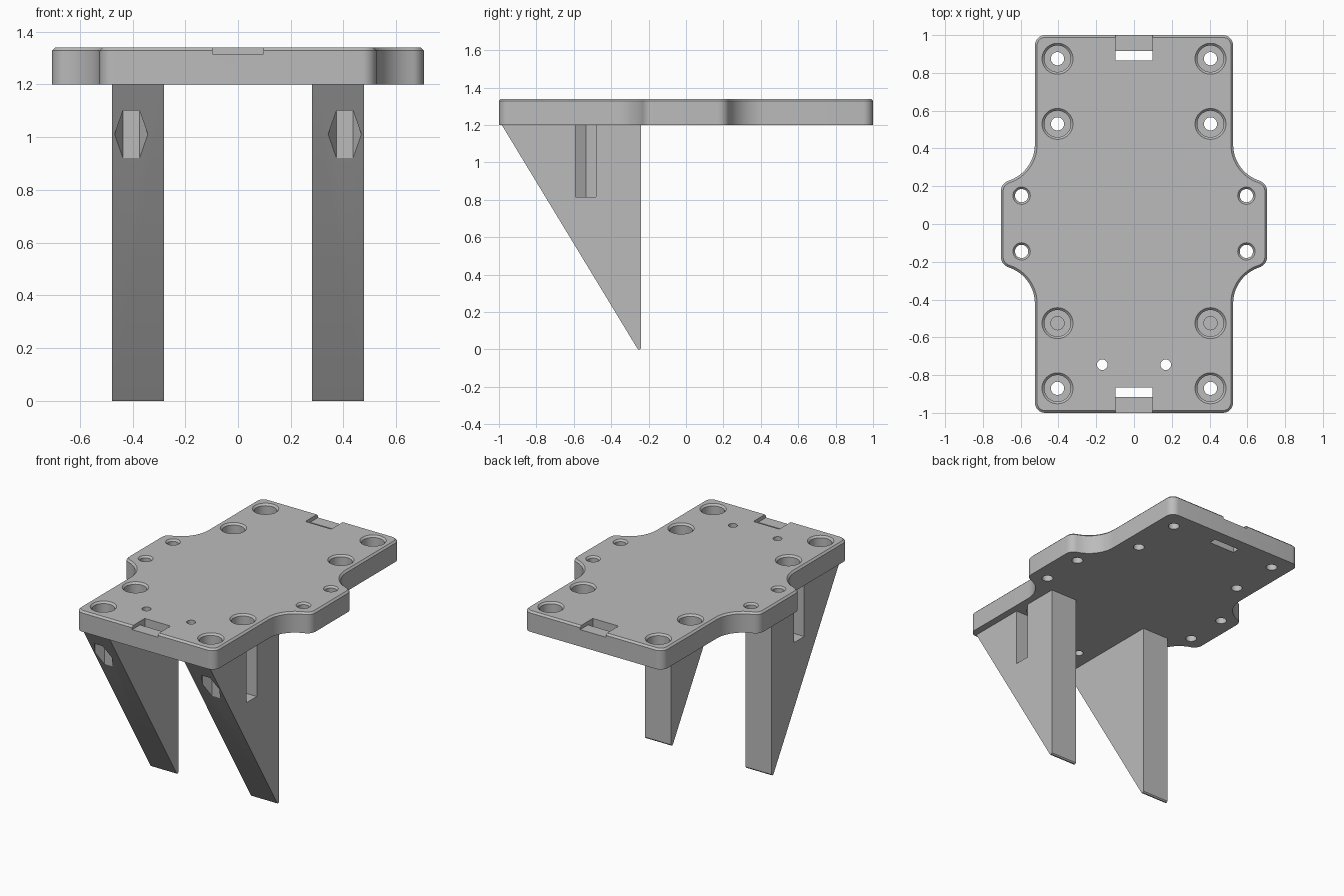
import bpy, bmesh
from math import cos, sin, pi, radians, acos, sqrt

if "Cube" in bpy.data.objects:
    bpy.data.objects.remove(bpy.data.objects["Cube"])

grey = bpy.data.materials.new("plain_grey")
grey.use_nodes = True
colour = (0.5, 0.5, 0.5, 1)
grey.diffuse_color = colour
grey.node_tree.nodes["Principled BSDF"].inputs["Base Color"].default_value = colour

BASE, TOP, LIP = 1.2, 1.34, 0.012


def finish(name, bm):
    bmesh.ops.recalc_face_normals(bm, faces=bm.faces)
    mesh = bpy.data.meshes.new(name)
    bm.to_mesh(mesh)
    bm.free()
    mesh.materials.append(grey)
    obj = bpy.data.objects.new(name, mesh)
    bpy.context.collection.objects.link(obj)
    return obj


def prism(name, points, vector, lip=0):
    """Extrude a closed outline, with an optional chamfer on the far end."""
    bm = bmesh.new()
    face = bm.faces.new([bm.verts.new(p) for p in points])
    out = bmesh.ops.extrude_face_region(bm, geom=[face], use_keep_orig=True)
    verts = [g for g in out["geom"] if isinstance(g, bmesh.types.BMVert)]
    cap = [g for g in out["geom"] if isinstance(g, bmesh.types.BMFace)]
    bmesh.ops.translate(bm, verts=verts, vec=vector)
    bmesh.ops.recalc_face_normals(bm, faces=bm.faces)
    if lip:
        bmesh.ops.inset_individual(bm, faces=cap, thickness=lip, depth=lip)
    return finish(name, bm)


def box(name, x0, x1, y0, y1, z0, z1):
    return prism(name, [(x0, y0, z0), (x1, y0, z0), (x1, y1, z0), (x0, y1, z0)],
                 (0, 0, z1 - z0))


def turned(name, x, y, profile, sides=40):
    """Stack rings of (radius, height) about a vertical axis."""
    bm = bmesh.new()
    rings = [[bm.verts.new((x + r * cos(2 * pi * i / sides), y + r * sin(2 * pi * i / sides), z))
              for i in range(sides)] for r, z in profile]
    for a, b in zip(rings, rings[1:]):
        for i in range(sides):
            j = (i + 1) % sides
            bm.faces.new((a[i], a[j], b[j], b[i]))
    bm.faces.new(rings[0])
    bm.faces.new(rings[-1])
    return finish(name, bm)


def cut(target, cutter):
    mod = target.modifiers.new("cut", "BOOLEAN")
    mod.operation, mod.solver, mod.object = "DIFFERENCE", "EXACT", cutter
    bpy.context.view_layer.objects.active = target
    bpy.ops.object.modifier_apply(modifier=mod.name)
    bpy.data.objects.remove(cutter)


def arc(cx, cy, r, start, end, steps):
    return [(cx + r * cos(radians(start + (end - start) * i / steps)),
             cy + r * sin(radians(start + (end - start) * i / steps)))
            for i in range(steps + 1)]


# Plate outline: one quarter, mirrored to all four
fillet, ear = 0.2, 0.06
neck_x, ear_x, neck_y = 0.525, 0.705, 0.42
dx = (neck_x + fillet) - (ear_x - ear)
turn = 180 - acos(dx / (fillet + ear)) * 180 / pi
ear_y = neck_y - sqrt((fillet + ear) ** 2 - dx ** 2)
quarter = arc(ear_x - ear, ear_y, ear, 0, turn - 60 + 60 - 2 * (turn - 90), 8)
quarter += arc(neck_x + fillet, neck_y, fillet, 360 - turn, 180, 12)[1:]
quarter += arc(neck_x - 0.055, 0.945, 0.055, 0, 90, 8)
half = quarter + [(-x, y) for x, y in reversed(quarter)]
outline = half + [(x, -y) for x, y in reversed(half)]
plate = prism("mounting_plate", [(x, y, BASE) for x, y in outline],
              (0, 0, TOP - LIP - BASE), LIP)

# Holes through the plate
low, high = BASE - 0.1, TOP + 0.1
for s in (-1, 1):
    for y in (-0.87, -0.525, 0.53, 0.875):
        cut(plate, turned("counterbore", s * 0.405, y,
            [(0.035, low), (0.035, 1.265), (0.07, 1.265), (0.07, TOP - LIP),
             (0.082, TOP), (0.082, high)]))
    for y in (-0.145, 0.15):
        cut(plate, turned("ear_hole", s * 0.595, y,
            [(0.035, low), (0.035, TOP - LIP), (0.046, TOP), (0.046, high)]))
    cut(plate, turned("pin_hole", s * 0.168, -0.745, [(0.028, low), (0.028, high)]))
    # Strap notch at each end, with a slot through the plate
    y0, y1, y2 = (s * 0.865, s * 0.915, s * 1.1)
    cut(plate, box("notch", -0.097, 0.097, min(y0, y2), max(y0, y2), 1.315, high))
    cut(plate, box("strap_slot", -0.097, 0.097, min(y0, y1), max(y0, y1), low, high))

# Wedge legs with hexagonal nut pockets
side = [(-0.985, BASE), (-0.24, BASE), (-0.24, 0.008), (-0.246, 0), (-0.255, 0), (-0.262, 0.008)]
parts = [plate]
for s, label in ((1, "left"), (-1, "right")):
    leg = prism(label + "_leg", [(s * 0.28, y, z) for y, z in side], (s * 0.198, 0, 0))
    cut(leg, turned("open_pocket", s * 0.405, -0.87, [(0.063, 0.7), (0.063, BASE + 0.1)], 6))
    cut(leg, turned("nut_pocket", s * 0.405, -0.535, [(0.063, 0.815), (0.063, BASE + 0.1)], 6))
    xs = sorted((s * 0.405, s * 0.6))
    h = 0.063 * sin(pi / 3)
    cut(leg, box("nut_slot", *xs, -0.535 - h, -0.535 + h, 0.815, BASE + 0.1))
    parts.append(leg)

# Smooth rounded walls, keep crisp edges
bpy.ops.object.select_all(action="DESELECT")
for obj in parts:
    obj.select_set(True)
bpy.context.view_layer.objects.active = plate
bpy.ops.object.shade_smooth_by_angle(angle=radians(30))
